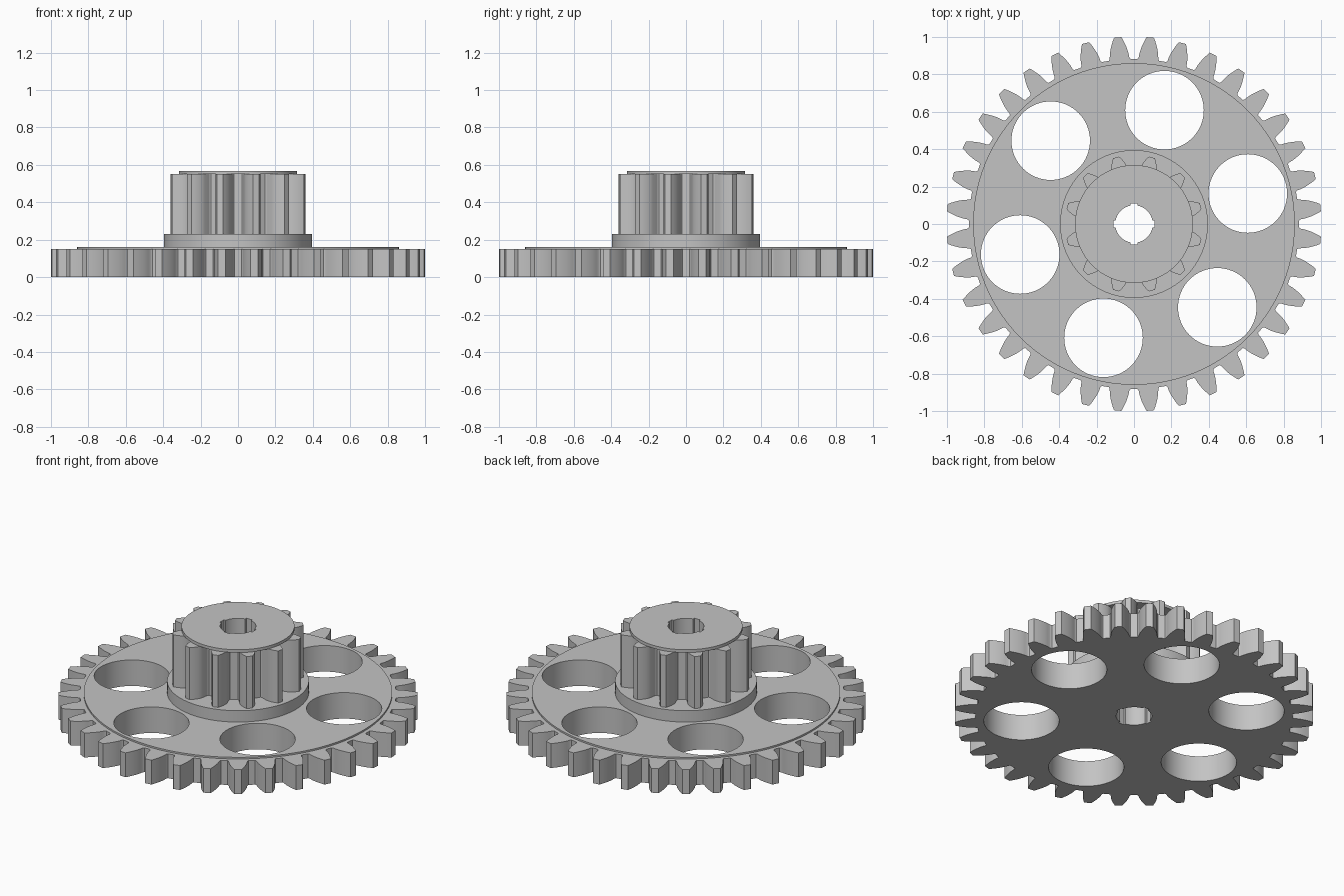
import bpy
import bmesh
from math import pi, sin, cos, tan, acos, sqrt, radians

cube = bpy.data.objects.get("Cube")
if cube:
    bpy.data.objects.remove(cube, do_unlink=True)

MODULE = 0.0527
PRESSURE = radians(20)

grey = bpy.data.materials.new("light grey plastic")
grey.use_nodes = True
COLOUR = (0.55, 0.55, 0.55, 1)
grey.diffuse_color = COLOUR
grey.node_tree.nodes["Principled BSDF"].inputs["Base Color"].default_value = COLOUR


def polar(r, a):
    return r * cos(a), r * sin(a)


def circle(radius, cx=0, cy=0, count=96):
    ring = [polar(radius, 2 * pi * i / count) for i in range(count)]
    return [(cx + x, cy + y) for x, y in ring]


def gear_outline(teeth, steps=6):
    """Involute spur gear outline, with a gap centred on the x axis."""
    pitch = MODULE * teeth / 2
    base = pitch * cos(PRESSURE)
    root = pitch - 1.25 * MODULE
    tip = pitch + MODULE
    start = max(base, root + 0.2 * MODULE)

    def half_angle(r):
        a = acos(min(1, base / r))
        return pi / (2 * teeth) + (tan(PRESSURE) - PRESSURE) - (tan(a) - a)

    radii = [start + (tip - start) * i / steps for i in range(steps + 1)]
    flank = [(r, half_angle(r)) for r in radii]
    # Small fillet where the flank meets the root circle
    foot = half_angle(start)
    spread = min(0.12 * MODULE / root, (pi / teeth - foot) * 0.5)
    flank = [(root, foot + spread), (root + 0.12 * MODULE, foot + spread * 0.3)] + flank
    points = []
    for t in range(teeth):
        mid = 2 * pi * (t + 0.5) / teeth
        points += [polar(r, mid - a) for r, a in flank]
        points += [polar(r, mid + a) for r, a in reversed(flank)]
    return points


def bore_outline(radius=0.1, reach=0.11, half=0.02, steps=10):
    """Round axle hole with four square notches."""
    edge = sqrt(radius ** 2 - half ** 2)
    a0 = acos(edge / radius)
    points = []
    for k in range(4):
        turn = k * pi / 2
        c, s = cos(turn), sin(turn)
        local = [(reach, -half), (reach, half)]
        local += [polar(radius, a0 + (pi / 2 - 2 * a0) * i / steps) for i in range(steps + 1)]
        points += [(x * c - y * s, x * s + y * c) for x, y in local]
    return points


def plate(name, outlines, bottom, top):
    """Extrude an outline with holes between two heights."""
    curve = bpy.data.curves.new(name, "CURVE")
    curve.dimensions = "2D"
    curve.fill_mode = "BOTH"
    curve.extrude = (top - bottom) / 2
    for outline in outlines:
        spline = curve.splines.new("POLY")
        spline.points.add(len(outline) - 1)
        for point, (x, y) in zip(spline.points, outline):
            point.co = (x, y, 0, 1)
        spline.use_cyclic_u = True
    obj = bpy.data.objects.new(name, curve)
    bpy.context.collection.objects.link(obj)
    bpy.ops.object.select_all(action="DESELECT")
    obj.select_set(True)
    bpy.context.view_layer.objects.active = obj
    bpy.ops.object.convert(target="MESH")
    obj = bpy.context.object
    obj.name = name
    mesh = obj.data
    bm = bmesh.new()
    bm.from_mesh(mesh)
    bmesh.ops.remove_doubles(bm, verts=bm.verts, dist=0.0001)
    bmesh.ops.recalc_face_normals(bm, faces=bm.faces)
    bmesh.ops.translate(bm, verts=bm.verts, vec=(0, 0, (top + bottom) / 2))
    bm.to_mesh(mesh)
    bm.free()
    mesh.materials.clear()
    mesh.materials.append(grey)
    bpy.ops.object.shade_smooth_by_angle(angle=radians(25))
    return obj


bore = bore_outline()
holes = [circle(0.21, *polar(0.63, radians(15 + 60 * k)), count=64) for k in range(6)]

# Large toothed wheel and its slightly raised web
plate("large_gear", [gear_outline(36), bore] + holes, 0, 0.15)
plate("raised_web", [circle(0.86), bore] + holes, 0.15, 0.16)

# Collar, small gear and end cap stacked on the axle
plate("collar", [circle(0.395), bore], 0.16, 0.23)
plate("small_gear", [gear_outline(12), bore], 0.23, 0.55)
plate("end_cap", [circle(0.315), bore], 0.55, 0.568)
